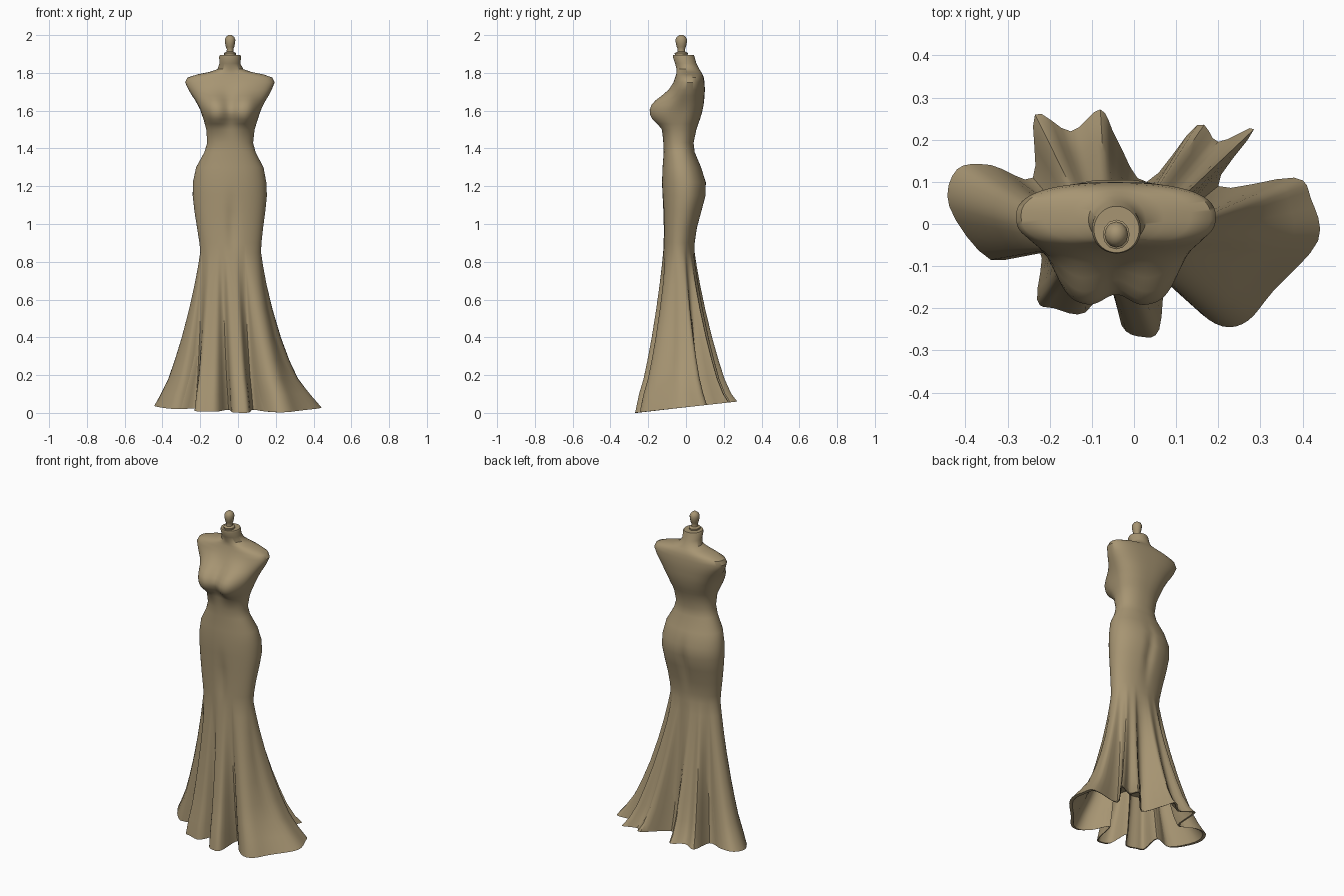
import bpy, bmesh, math
from mathutils import Vector

cube = bpy.data.objects.get("Cube")
if cube:
    bpy.data.objects.remove(cube, do_unlink=True)

mat = bpy.data.materials.new("tan fabric")
mat.use_nodes = True
colour = (0.385, 0.3, 0.17, 1)
mat.diffuse_color = colour
mat.node_tree.nodes["Principled BSDF"].inputs["Base Color"].default_value = colour


def loft(name, rings, angle):
    """Skin a list of equal-length closed rings and cap both ends with fans."""
    bm = bmesh.new()
    rows = [[bm.verts.new(p) for p in ring] for ring in rings]
    n = len(rows[0])
    for a, b in zip(rows, rows[1:]):
        for i in range(n):
            j = (i + 1) % n
            bm.faces.new((a[i], a[j], b[j], b[i]))
    for row in (rows[0], rows[-1]):
        mid = bm.verts.new(sum((v.co for v in row), Vector()) / n)
        for i in range(n):
            bm.faces.new((row[i], row[(i + 1) % n], mid))
    bmesh.ops.recalc_face_normals(bm, faces=bm.faces)
    me = bpy.data.meshes.new(name)
    bm.to_mesh(me)
    bm.free()
    me.materials.append(mat)
    ob = bpy.data.objects.new(name, me)
    bpy.context.collection.objects.link(ob)
    bpy.ops.object.select_all(action='DESELECT')
    ob.select_set(True)
    bpy.context.view_layer.objects.active = ob
    bpy.ops.object.shade_smooth_by_angle(angle=math.radians(angle))


def catmull(p, q, r, s, t):
    return 0.5 * (2*q + (r - p)*t + (2*p - 5*q + 4*r - s)*t*t + (3*q - p - 3*r + s)*t**3)


# Hem outline: ruffled lobes, counter-clockwise from the left side
hem_points = [Vector(p) for p in (
    (.437, -.04), (.42, .06), (.38, .11), (.2, .09), (.285, .225), (.2, .195), (.15, .235),
    (.03, .1), (-.04, .2), (-.08, .272), (-.15, .22), (-.235, .26), (-.24, .11), (-.34, .14),
    (-.42, .13), (-.438, .04), (-.34, -.085), (-.225, -.06), (-.23, -.18), (-.19, -.2),
    (-.115, -.21), (-.05, -.12), (-.03, -.24), (.02, -.268), (.06, -.25), (.08, -.12),
    (.145, -.2), (.21, -.243), (.27, -.23), (.33, -.16))]
count = len(hem_points)
hem = []
for i in range(count):
    window = [hem_points[(i + k) % count] for k in (-1, 0, 1, 2)]
    hem += [catmull(*window, k / 4) for k in range(4)]
n = len(hem)

# Body angle for every hem column, partly evened out
angles = []
for i, p in enumerate(hem):
    a = math.atan2(p.y / .24, (p.x + .02) / .4)
    even = 2 * math.pi * i / n - .1
    while a < even - math.pi:
        a += 2 * math.pi
    while a > even + math.pi:
        a -= 2 * math.pi
    angles.append(.5 * a + .5 * even)


def power(v, e):
    return math.copysign(abs(v) ** e, v)


def bump(v, width):
    return math.exp(-(v / width) ** 2)


def bust(x, z):
    """Two rounded domes, sloping gently above and tucked in below."""
    total = 0
    for side in (-1, 1):
        dx = (x + .042 - side * .082) / .078
        dz = (z - 1.6) / (.085 if z > 1.6 else .078)
        total += math.exp(-(dx * dx + dz * dz) ** 1.4)
    return .08 * min(total, 1)


def section(z, x0, x1, y0, y1, e=1.0):
    cx, cy = (x0 + x1) / 2, (y0 + y1) / 2
    ring = []
    for a in angles:
        x = cx + (x1 - x0) / 2 * power(math.cos(a), e)
        y = cy + (y1 - y0) / 2 * power(math.sin(a), e)
        if math.sin(a) < 0:
            # Bust and the crease between the thighs
            y -= bust(x, z) * min(1, -3 * math.sin(a))
            y += .014 * bump(x + .03, .03) * bump(z - 1.0, .1)
        else:
            # Seat crease
            y -= .018 * bump(x + .042, .03) * bump(z - 1.1, .09)
        ring.append(Vector((x, y, z)))
    return ring


# Body sections from neck to knee: z, x min, x max, y min, y max, squareness
body = [section(*s) for s in (
    (1.895, -.095, .012, -.068, .042), (1.885, -.1, .017, -.07, .045),
    (1.85, -.098, .012, -.058, .055), (1.82, -.108, .028, -.05, .07),
    (1.805, -.15, .07, -.05, .08, .9), (1.792, -.215, .135, -.052, .088, .85),
    (1.775, -.268, .182, -.058, .094, .8), (1.75, -.28, .194, -.066, .098, .8),
    (1.71, -.262, .178, -.085, .1, .8), (1.68, -.244, .162, -.097, .098, .8),
    (1.655, -.227, .147, -.106, .096, .8), (1.63, -.213, .134, -.112, .093, .8),
    (1.605, -.2, .122, -.117, .088, .8), (1.58, -.192, .113, -.12, .082, .85),
    (1.555, -.183, .105, -.123, .074, .85), (1.53, -.176, .097, -.124, .065, .9),
    (1.5, -.168, .088, -.124, .055, .9), (1.43, -.163, .08, -.12, .04, .9),
    (1.38, -.178, .093, -.118, .046, .9), (1.3, -.222, .135, -.124, .08, .95),
    (1.22, -.239, .15, -.127, .107, .95), (1.15, -.24, .153, -.125, .107, .95),
    (1.07, -.231, .145, -.122, .086, .95), (.98, -.217, .133, -.12, .06, .95),
    (.9, -.204, .124, -.12, .046, .95))]

# Flared skirt: blend from the knee section out to the ruffled hem
knee = section(.85, -.2, .122, -.122, .046)


def skirt(z, t, shrink=1.0):
    ring = []
    for k, h in zip(knee, hem):
        # The left side hangs closer, then kicks out at the floor
        kick = .55 * bump((h - Vector((.4, -.06))).length, .13) * t * (1 - t)
        p = k.xy.lerp(h, t - kick) * shrink
        ring.append(Vector((p.x, p.y, .03 + .11 * h.y if z is None else z)))
    return ring


body.append(knee)
for z, t in ((.78, .05), (.68, .13), (.55, .25), (.4, .41), (.28, .56), (.18, .7), (.1, .86),
             (None, 1)):
    body.append(skirt(z, t))
# Turned-in hem and hollow underside
for z, t, shrink in ((None, .98, .97), (.1, .83, .95), (.2, .65, .93), (.3, .5, .9)):
    body.append(skirt(z, t, shrink))
loft("dress_form", body, 45)

# Turned finial on the neck
finial = []
for z, r in ((1.89, .03), (1.905, .032), (1.912, .019), (1.925, .017), (1.937, .022),
             (1.955, .026), (1.975, .028), (1.99, .022), (2.0, .009)):
    finial.append([Vector((-.042 + r * math.cos(k * math.pi / 6),
                           -.025 + 1.1 * r * math.sin(k * math.pi / 6), z)) for k in range(12)])
loft("neck_finial", finial, 40)
